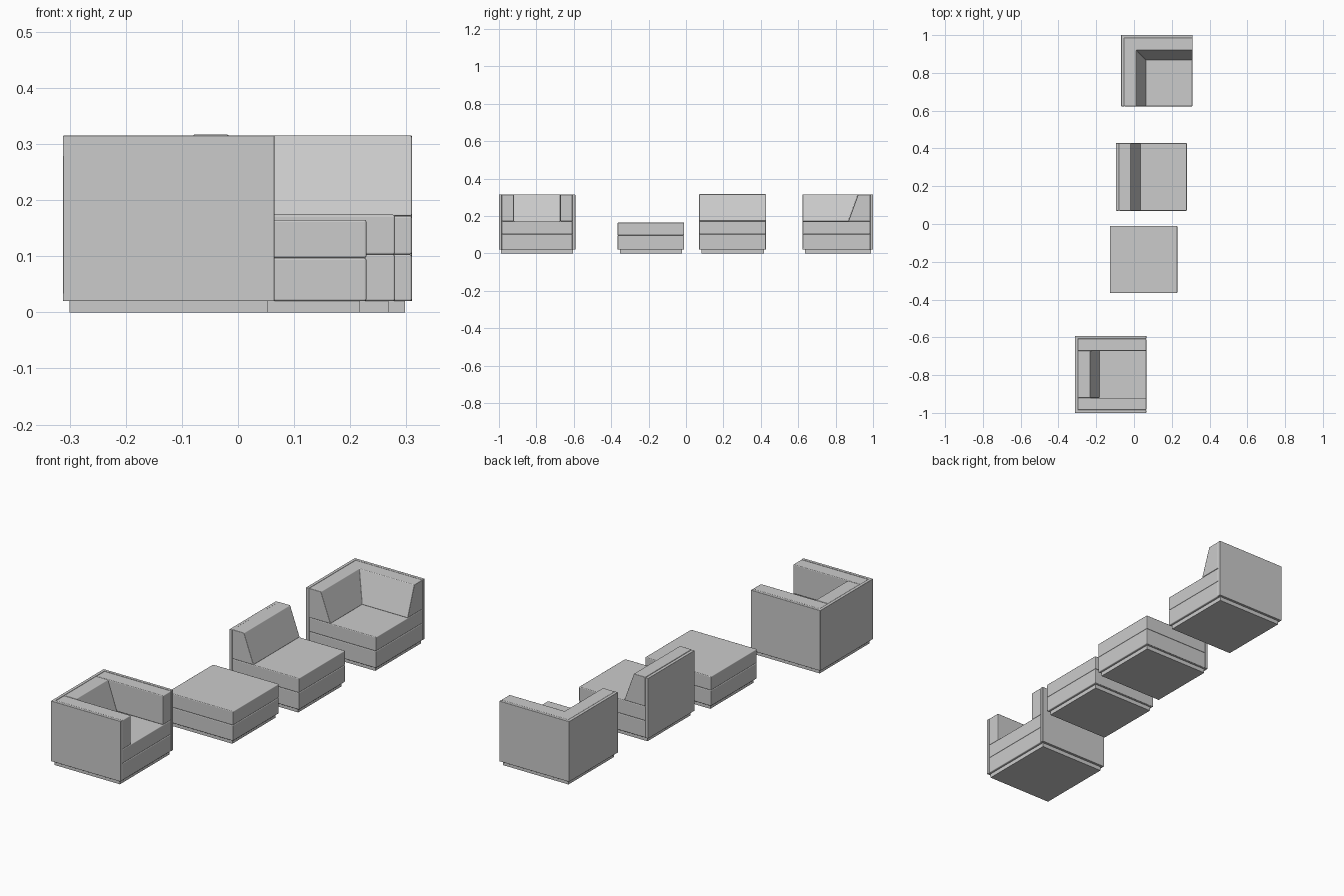
import bpy, bmesh

if "Cube" in bpy.data.objects:
    bpy.data.objects.remove(bpy.data.objects["Cube"])

BASE, TOP, PANEL = 0.02, 0.315, 0.015


def sweep(name, path, profile, bevel=0.004):
    """Sweep a (depth, z) profile along nodes (x, y, inward_x, inward_y)."""
    bm = bmesh.new()
    rings = [[bm.verts.new((x + ix * d, y + iy * d, z)) for d, z in profile]
             for x, y, ix, iy in path]
    n = len(profile)
    for a, b in zip(rings, rings[1:]):
        for i in range(n):
            j = (i + 1) % n
            bm.faces.new((a[i], a[j], b[j], b[i]))
    bm.faces.new(rings[0])
    bm.faces.new(rings[-1])
    bmesh.ops.recalc_face_normals(bm, faces=bm.faces)
    mesh = bpy.data.meshes.new(name)
    bm.to_mesh(mesh)
    bm.free()
    obj = bpy.data.objects.new(name, mesh)
    bpy.context.collection.objects.link(obj)
    if bevel:
        mesh.shade_smooth()
        mod = obj.modifiers.new("Soft edges", 'BEVEL')
        mod.width, mod.segments = bevel, 2
        mod.limit_method = 'ANGLE'
        mod.harden_normals = True
    return obj


def box(name, x0, x1, y0, y1, z0, z1, bevel=0.004):
    return sweep(name, [(x0, y0, 1, 0), (x0, y1, 1, 0)],
                 [(0, z0), (x1 - x0, z0), (x1 - x0, z1), (0, z1)], bevel)


def base_and_seat(name, outer, inner, split, seat_top):
    """Inset plinth under the outer outline, two cushion layers in the inner one."""
    x0, x1, y0, y1 = outer
    i = 0.012
    box(name + "_plinth", x0 + i, x1 - i, y0 + i, y1 - i, 0, BASE + 0.003, 0)
    box(name + "_base", *inner, BASE, split)
    box(name + "_seat", *inner, split, seat_top)


def shell(name, path):
    sweep(name + "_shell", path,
          [(0, BASE), (PANEL, BASE), (PANEL, TOP), (0, TOP)], 0.0015)


def wedge(name, path, z0, top_depth, low_depth, top=TOP):
    """Back cushion with a sloping front."""
    sweep(name + "_back_cushion", path,
          [(PANEL, z0), (low_depth, z0), (top_depth, top), (PANEL, top)], 0.003)


# Armchair: U-shaped shell, two arms and a back cushion between them
x0, x1, y0, y1 = -0.312, 0.065, -1.0, -0.592
base_and_seat("armchair", (x0, x1, y0, y1),
              (x0 + PANEL, x1, y0 + PANEL, y1 - PANEL), 0.103, 0.172)
shell("armchair", [(x1, y0, 0, 1), (x0, y0, 1, 1), (x0, y1, 1, -1), (x1, y1, 0, -1)])
a0, a1 = y0 + 0.08, y1 - 0.08
box("armchair_right_arm", x0 + PANEL, x1, y0 + PANEL, a0, 0.172, TOP)
box("armchair_left_arm", x0 + PANEL, x1, a1, y1 - PANEL, 0.172, TOP)
wedge("armchair", [(x0, a0, 1, 0), (x0, a1, 1, 0)], 0.17, 0.08, 0.13)

# Ottoman
o = (-0.128, 0.229, -0.366, -0.01)
base_and_seat("ottoman", o, o, 0.097, 0.165)

# Armless chair: flat back panel and back cushion
x0, x1, y0, y1 = -0.095, 0.28, 0.07, 0.428
base_and_seat("armless_chair", (x0, x1, y0, y1), (x0 + PANEL, x1, y0, y1), 0.103, 0.174)
path = [(x0, y0, 1, 0), (x0, y1, 1, 0)]
shell("armless_chair", path)
wedge("armless_chair", path, 0.174, 0.078, 0.13, 0.317)

# Corner chair: L-shaped shell and mitred back cushion
x0, x1, y0, y1 = -0.068, 0.31, 0.623, 1.0
base_and_seat("corner_chair", (x0, x1, y0, y1), (x0 + PANEL, x1, y0, y1 - PANEL), 0.103, 0.172)
path = [(x0, y0, 1, 0), (x0, y1, 1, -1), (x1, y1, 0, -1)]
shell("corner_chair", path)
wedge("corner_chair", path, 0.172, 0.08, 0.132)
